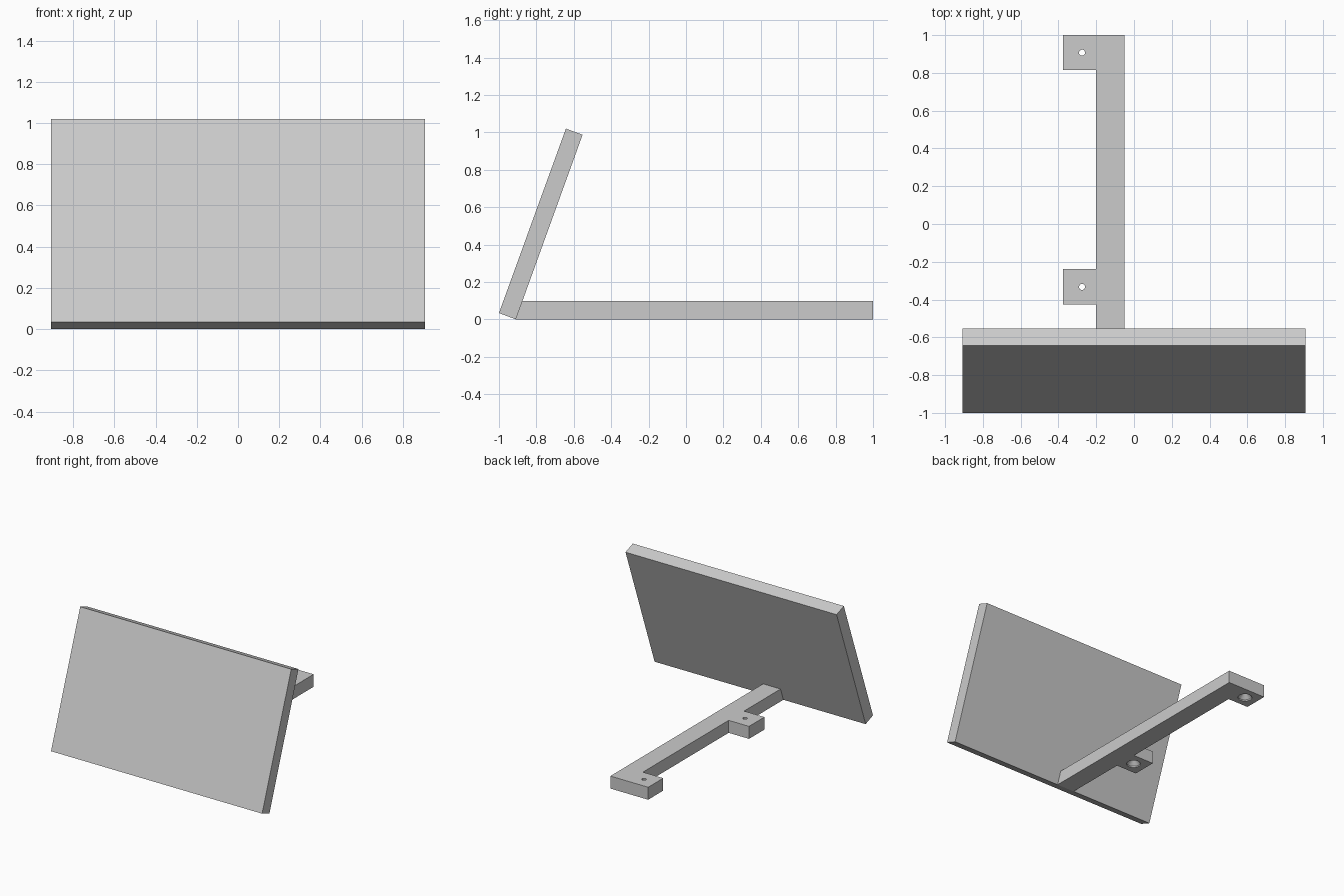
import bpy, bmesh
from mathutils import Vector

cube = bpy.data.objects.get("Cube")
if cube:
    bpy.data.objects.remove(cube, do_unlink=True)

grey = bpy.data.materials.new("light_grey")
grey.use_nodes = True
grey.diffuse_color = (0.6, 0.6, 0.6, 1)
grey.node_tree.nodes["Principled BSDF"].inputs["Base Color"].default_value = (0.6, 0.6, 0.6, 1)


def add_object(name, bm):
    bmesh.ops.recalc_face_normals(bm, faces=bm.faces)
    mesh = bpy.data.meshes.new(name)
    bm.to_mesh(mesh)
    bm.free()
    mesh.materials.append(grey)
    obj = bpy.data.objects.new(name, mesh)
    bpy.context.collection.objects.link(obj)
    return obj


def prism(points, offset):
    bm = bmesh.new()
    face = bm.faces.new([bm.verts.new(p) for p in points])
    result = bmesh.ops.extrude_face_region(bm, geom=[face])
    verts = [v for v in result["geom"] if isinstance(v, bmesh.types.BMVert)]
    bmesh.ops.translate(bm, verts=verts, vec=Vector(offset))
    return bm


# Tilted rectangular panel
HALF = 0.907
profile = [(-1, 0.034), (-0.91, 0), (-0.553, 0.987), (-0.642, 1.02)]
add_object("tilted_panel", prism([(-HALF, y, z) for y, z in profile], (2 * HALF, 0, 0)))

# Flat arm with two side tabs, its front end mitred to the panel back
THICK = 0.097
START = -0.91
outline = [(-0.05, START), (-0.05, 1), (-0.375, 1), (-0.375, 0.815), (-0.2, 0.815),
           (-0.2, -0.238), (-0.375, -0.238), (-0.375, -0.427), (-0.2, -0.427), (-0.2, START)]
bm = prism([(x, y, 0) for x, y in outline], (0, 0, THICK))
for v in bm.verts:
    if v.co.y < START + 0.01:
        v.co.y += v.co.z * 0.362
arm = add_object("support_arm", bm)

# Screw holes, countersunk from below
RADIUS, HEAD, DEPTH = 0.016, 0.05, 0.045
for label, y in (("front", -0.333), ("back", 0.907)):
    bm = bmesh.new()
    rings = []
    for r, z in ((HEAD, -0.02), (HEAD, 0.01), (RADIUS, DEPTH), (RADIUS, THICK + 0.02)):
        ring = bmesh.ops.create_circle(bm, segments=32, radius=r)["verts"]
        bmesh.ops.translate(bm, verts=ring, vec=(-0.275, y, z))
        rings.append(ring)
    for low, high in zip(rings, rings[1:]):
        for i in range(32):
            j = (i + 1) % 32
            bm.faces.new((low[i], low[j], high[j], high[i]))
    bm.faces.new(rings[0])
    bm.faces.new(rings[-1])
    cutter = add_object(label + "_hole_cutter", bm)
    cutter.hide_render = True
    cutter.hide_set(True)
    cut = arm.modifiers.new(label + "_screw_hole", "BOOLEAN")
    cut.operation = "DIFFERENCE"
    cut.solver = "EXACT"
    cut.object = cutter
